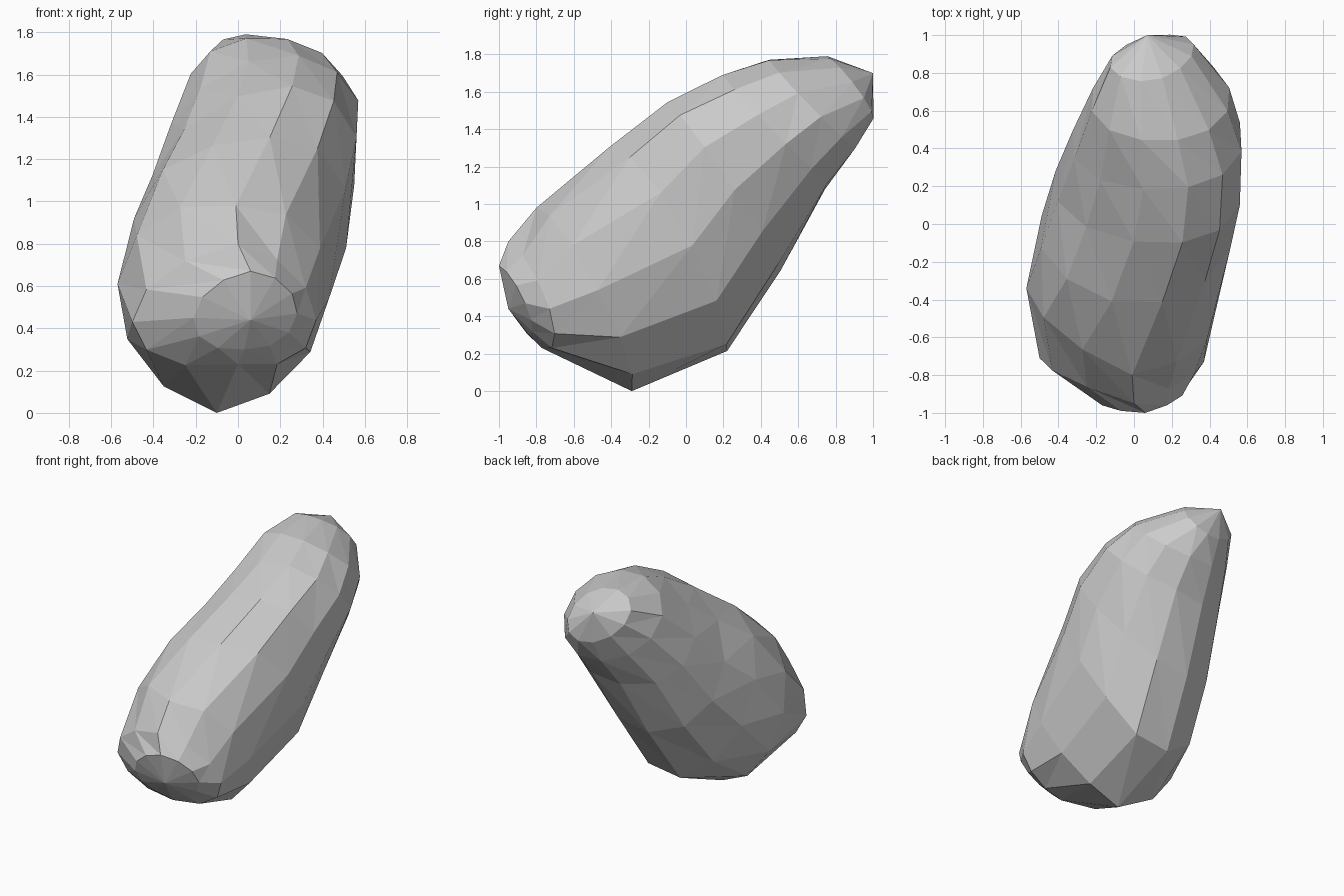
import bpy
import bmesh
from math import cos, sin, tau
from mathutils import Vector

cube = bpy.data.objects.get("Cube")
if cube:
    bpy.data.objects.remove(cube, do_unlink=True)

SIDES = 12
HALF_STEP = tau / SIDES / 2
FRONT_POLE = Vector((0.06, -0.95, 0.44))
BACK_POLE = Vector((0.07, 1.0, 1.70))

# Cross-sections, front to back: top, bottom, right (-x) and left (+x) points, twist
SECTIONS = [
    ((0.06, -1.0, 0.67), (0.03, -0.84, 0.3), (-0.21, -0.92, 0.45), (0.28, -0.86, 0.47), 0),
    ((0, -0.95, 0.8), (0, -0.77, 0.23), (-0.5, -0.71, 0.43), (0.37, -0.73, 0.44), 0),
    ((-0.01, -0.8, 0.98), (-0.1, -0.29, 0), (-0.57, -0.34, 0.61), (0.43, -0.47, 0.54), 0),
    ((0.02, -0.43, 1.25), (0.03, 0.2, 0.2), (-0.49, -0.04, 0.78), (0.51, -0.05, 0.92), HALF_STEP),
    ((0.14, -0.09, 1.52), (0.1, 0.51, 0.67), (-0.41, 0.2, 1.01), (0.555, 0.18, 1.19), HALF_STEP),
    ((0.18, 0.2, 1.69), (0.15, 0.76, 1.11), (-0.32, 0.42, 1.29), (0.565, 0.46, 1.4), HALF_STEP),
    ((0.14, 0.45, 1.77), (0.17, 0.91, 1.3), (-0.22, 0.66, 1.54), (0.5, 0.66, 1.53), HALF_STEP),
    ((0.1, 0.76, 1.78), (0.14, 0.99, 1.46), (-0.12, 0.86, 1.66), (0.31, 0.92, 1.61), HALF_STEP),
]


def make_material(name, colour):
    mat = bpy.data.materials.new(name)
    mat.use_nodes = True
    mat.diffuse_color = colour
    mat.node_tree.nodes["Principled BSDF"].inputs["Base Color"].default_value = colour
    return mat


def make_ring(bm, top, bottom, right, left, twist):
    """Lopsided oval ring through four points, starting near its top."""
    top, bottom, right, left = map(Vector, (top, bottom, right, left))
    centre = (top + bottom) / 2
    verts = []
    for i in range(SIDES):
        angle = tau * i / SIDES + twist
        up, side = cos(angle) / cos(twist), sin(angle) / cos(twist)
        offset = (top - centre) * up
        offset += (left - centre) * side if side > 0 else (centre - right) * side
        verts.append(bm.verts.new(centre + offset))
    return verts


# Stone body: faceted loft closed by a fan at each end
bm = bmesh.new()
rings = [make_ring(bm, *section) for section in SECTIONS]
front, back = bm.verts.new(FRONT_POLE), bm.verts.new(BACK_POLE)
for i in range(SIDES):
    j = (i + 1) % SIDES
    bm.faces.new((front, rings[0][j], rings[0][i]))
    bm.faces.new((back, rings[-1][i], rings[-1][j]))
    for a, b in zip(rings, rings[1:]):
        bm.faces.new((a[i], a[j], b[i]))
        bm.faces.new((a[j], b[j], b[i]))
bmesh.ops.recalc_face_normals(bm, faces=bm.faces)

mesh = bpy.data.meshes.new("stone")
bm.to_mesh(mesh)
bm.free()
mesh.materials.append(make_material("pale_grey", (0.6, 0.6, 0.6, 1)))
stone = bpy.data.objects.new("stone", mesh)
bpy.context.collection.objects.link(stone)
